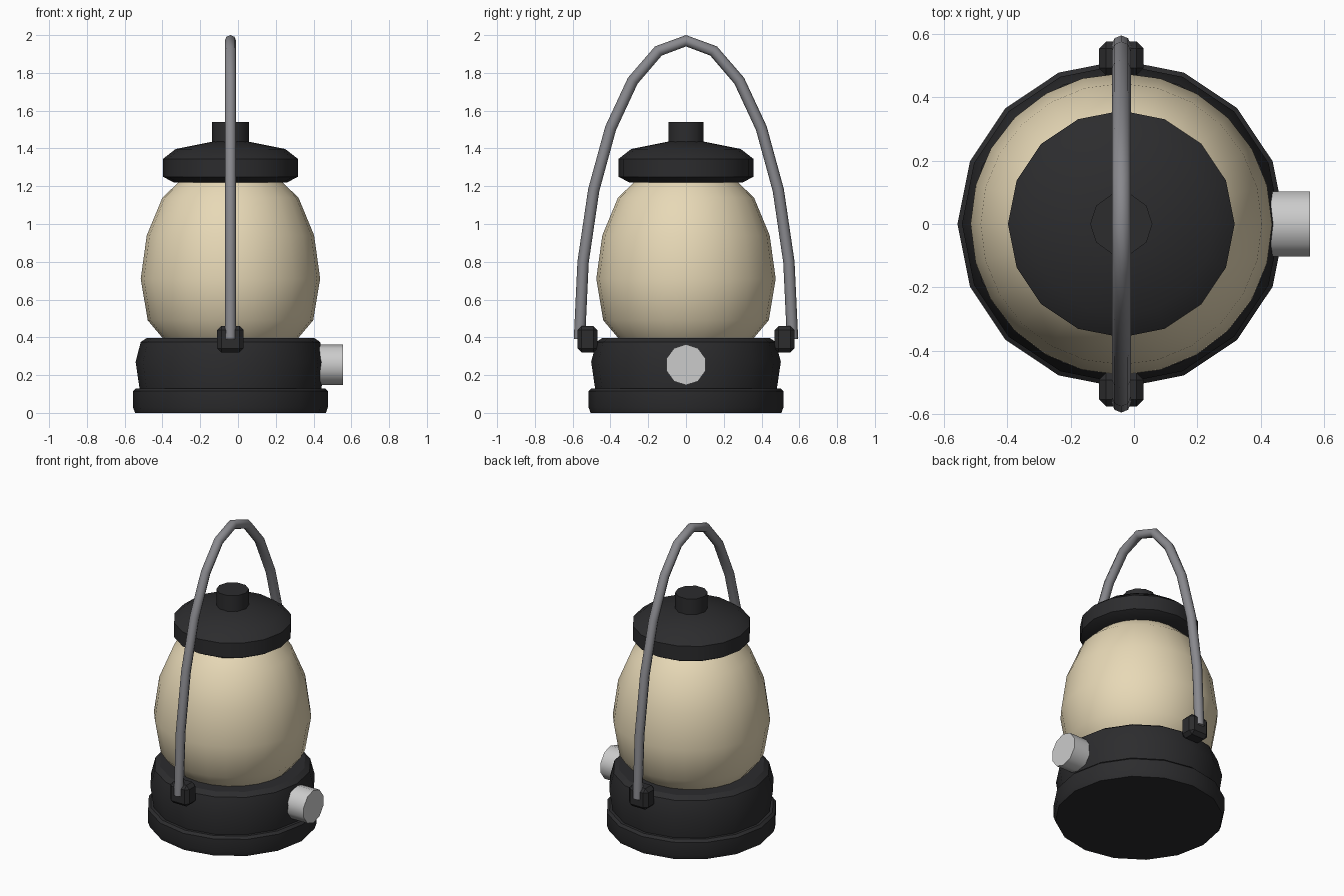
import bpy, bmesh, math
from mathutils import Matrix, Vector

if "Cube" in bpy.data.objects:
    bpy.data.objects.remove(bpy.data.objects["Cube"])

CX = -0.04  # lantern axis


def material(name, rgb):
    m = bpy.data.materials.new(name)
    m.diffuse_color = (*rgb, 1)
    m.use_nodes = True
    m.node_tree.nodes["Principled BSDF"].inputs["Base Color"].default_value = m.diffuse_color
    return m


BLACK = material("black_paint", (0.025, 0.025, 0.027))
GLASS = material("warm_glass", (0.80, 0.69, 0.47))
STEEL = material("handle_steel", (0.25, 0.25, 0.27))


def finish(bm, name, mat, angle=30):
    bmesh.ops.recalc_face_normals(bm, faces=bm.faces)
    me = bpy.data.meshes.new(name)
    bm.to_mesh(me)
    bm.free()
    ob = bpy.data.objects.new(name, me)
    bpy.context.collection.objects.link(ob)
    if mat:
        me.materials.append(mat)
    bpy.ops.object.select_all(action='DESELECT')
    ob.select_set(True)
    bpy.context.view_layer.objects.active = ob
    bpy.ops.object.shade_smooth_by_angle(angle=math.radians(angle))
    return ob


def skin(bm, rings):
    """Bridge successive vertex rings and cap both ends."""
    n = len(rings[0])
    for a, b in zip(rings, rings[1:]):
        for i in range(n):
            j = (i + 1) % n
            bm.faces.new((a[i], a[j], b[j], b[i]))
    bm.faces.new(rings[0][::-1])
    bm.faces.new(rings[-1])


def lathe(name, profile, sides, mat, angle=30, place=Matrix.Translation((CX, 0, 0))):
    bm = bmesh.new()
    rings = [[bm.verts.new(place @ Vector((r * math.cos(math.tau * i / sides),
                                           r * math.sin(math.tau * i / sides), z)))
              for i in range(sides)] for r, z in profile]
    skin(bm, rings)
    return finish(bm, name, mat, angle)


# Base: foot ring and fuel tank
lathe("base_foot", [(0.505, 0), (0.516, 0.03), (0.516, 0.115), (0.50, 0.13)], 16, BLACK)
lathe("tank", [(0.48, 0.12), (0.502, 0.27), (0.475, 0.375), (0.443, 0.397)], 16, BLACK)

# Glass globe
lathe("globe", [(0.345, 0.38), (0.362, 0.40), (0.438, 0.49), (0.475, 0.71),
                (0.443, 0.94), (0.36, 1.14), (0.27, 1.225)], 24, GLASS, 40)

# Lid and its top knob
lathe("lid", [(0.30, 1.22), (0.357, 1.25), (0.357, 1.345), (0.29, 1.397), (0.09, 1.437)], 16, BLACK)
lathe("lid_knob", [(0.098, 1.42), (0.098, 1.54)], 10, BLACK, 40)

# Side control dial, axis along x
lathe("dial", [(0.108, 0), (0.108, 0.135)], 10, None, 40,
      Matrix.Translation((0.42, 0, 0.255)) @ Matrix.Rotation(math.pi / 2, 4, 'Y'))

# Hinge blocks for the handle
for side, label in ((-1, "front"), (1, "back")):
    bm = bmesh.new()
    bmesh.ops.create_cube(bm, size=1, matrix=Matrix.Translation((CX, side * 0.522, 0.39))
                          @ Matrix.Diagonal((0.14, 0.106, 0.14, 1)))
    bmesh.ops.bevel(bm, geom=bm.edges[:], offset=0.022, segments=1, affect='EDGES')
    finish(bm, label + "_hinge", BLACK)

# Carrying handle: tube along a half ellipse
bm = bmesh.new()
rings = []
A, B, R, STEPS, SIDES = 0.564, 1.58, 0.03, 12, 8
for k in range(STEPS + 1):
    t = math.pi * k / STEPS
    centre = Vector((CX, A * math.cos(t), 0.39 + B * math.sin(t)))
    normal = Vector((0, B * math.cos(t), A * math.sin(t))).normalized()
    rings.append([bm.verts.new(centre + R * (math.cos(math.tau * i / SIDES) * normal
                  + math.sin(math.tau * i / SIDES) * Vector((1, 0, 0))))
                  for i in range(SIDES)])
skin(bm, rings)
finish(bm, "handle", STEEL, 50)
